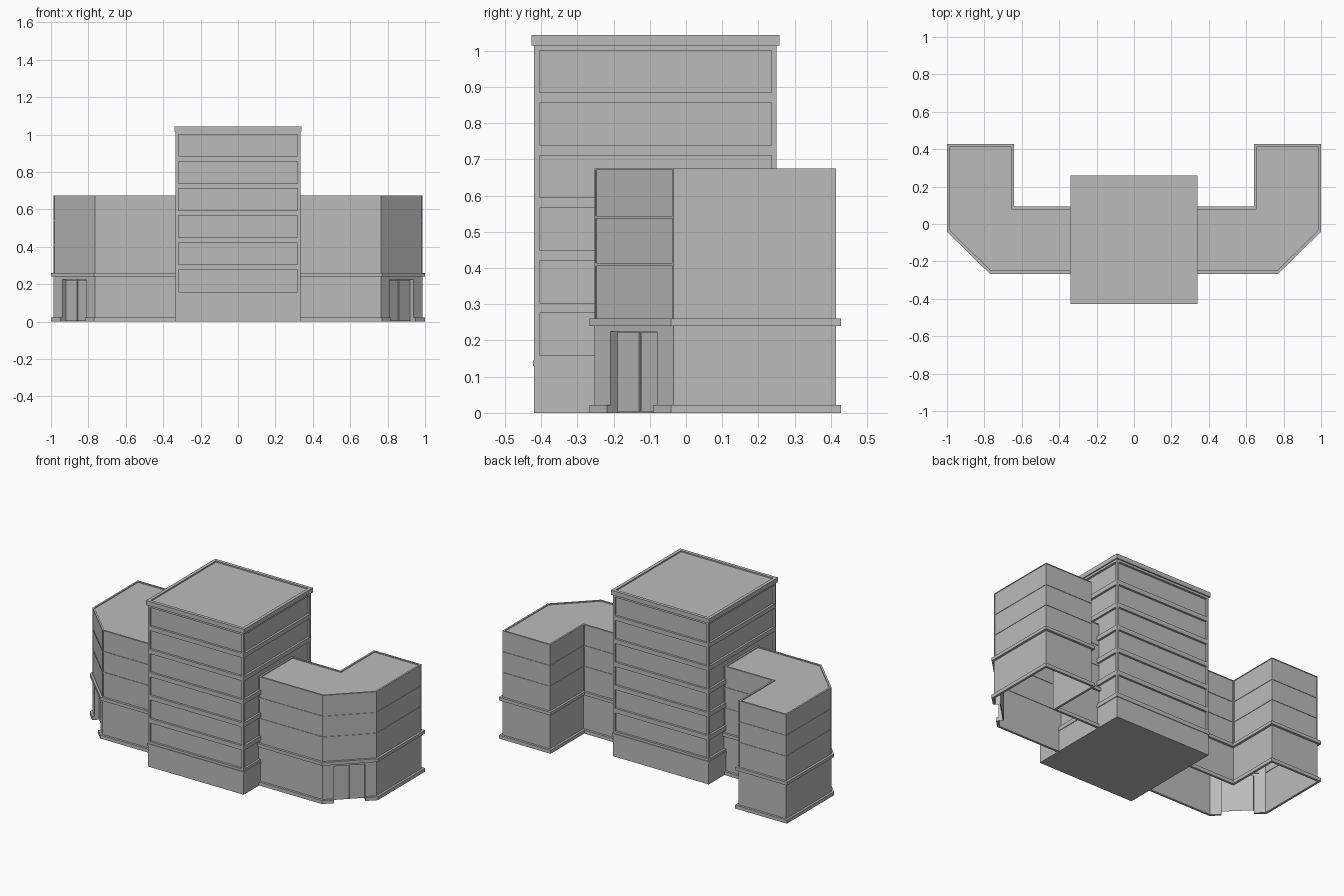
import bpy
import bmesh
from mathutils import Vector

cube = bpy.data.objects.get("Cube")
if cube:
    bpy.data.objects.remove(cube, do_unlink=True)

GREY = (0.5, 0.5, 0.5, 1)
grey = bpy.data.materials.new("plain_grey")
grey.use_nodes = True
grey.diffuse_color = GREY
grey.node_tree.nodes["Principled BSDF"].inputs["Base Color"].default_value = GREY


def finish(bm, name, mirror=False):
    mesh = bpy.data.meshes.new(name)
    bm.to_mesh(mesh)
    bm.free()
    mesh.materials.append(grey)
    obj = bpy.data.objects.new(name, mesh)
    bpy.context.collection.objects.link(obj)
    if mirror:
        obj.modifiers.new("mirror", "MIRROR").use_mirror_merge = False
    return obj


def rectangle(x, y0, y1):
    return [(-x, y0), (x, y0), (x, y1), (-x, y1)]


def ring(bm, outline, z):
    return [bm.verts.new((x, y, z)) for x, y in outline]


def storey(bm, low, high, closed=True):
    """Wall faces between two rings."""
    count = len(low) if closed else len(low) - 1
    faces = []
    for i in range(count):
        j = (i + 1) % len(low)
        faces.append(bm.faces.new((low[i], low[j], high[j], high[i])))
    return faces


def recess(bm, faces, margin, depth):
    """Frame each face, then push its middle straight in."""
    bm.normal_update()
    bmesh.ops.inset_individual(bm, faces=faces, thickness=margin, use_even_offset=True)
    bm.normal_update()
    bmesh.ops.inset_individual(bm, faces=faces, thickness=0, depth=-depth)


def slab(name, outline, z0, z1, rim=0, drop=0):
    bm = bmesh.new()
    low, high = ring(bm, outline, z0), ring(bm, outline, z1)
    storey(bm, low, high)
    bm.faces.new(low[::-1])
    top = bm.faces.new(high)
    if rim:
        recess(bm, [top], rim, drop)
    return finish(bm, name)


def offset(path, out):
    """Mitred outward offset of an open path."""
    pts = [Vector(p) for p in path]
    normals = []
    for a, b in zip(pts, pts[1:]):
        d = (b - a).normalized()
        normals.append(Vector((d.y, -d.x)))
    result = []
    for i, p in enumerate(pts):
        n0 = normals[max(i - 1, 0)]
        n1 = normals[min(i, len(normals) - 1)]
        result.append(p + (n0 + n1) * out / (1 + n0.dot(n1)))
    return result


def moulding(name, path, z0, z1, out):
    bm = bmesh.new()
    outer = offset(path, out)
    rings = [ring(bm, path, z0), ring(bm, outer, z0), ring(bm, outer, z1), ring(bm, path, z1)]
    for k in range(4):
        storey(bm, rings[k], rings[(k + 1) % 4], closed=False)
    for end in (0, -1):
        bm.faces.new([r[end] for r in rings])
    bmesh.ops.recalc_face_normals(bm, faces=bm.faces)
    finish(bm, name, mirror=True)


# Central tower with six recessed storeys
FLOOR = 0.145
body = rectangle(0.333, -0.419, 0.25)
bm = bmesh.new()
levels = [ring(bm, body, FLOOR * k) for k in range(8)]
bm.faces.new(levels[0][::-1])
bm.faces.new(levels[-1])
panels = []
for k in range(7):
    walls = storey(bm, levels[k], levels[k + 1])
    if k:
        panels += walls
recess(bm, panels, 0.014, 0.013)
finish(bm, "tower")
slab("tower_ledge", rectangle(0.337, -0.423, 0.254), 0.13, FLOOR)
slab("tower_roof_cap", rectangle(0.34, -0.427, 0.258), 1.015, 1.043, 0.02, 0.008)

# Bent side wings, open underneath
wing = [(0.32, -0.252), (0.765, -0.252), (0.986, -0.035), (0.986, 0.414),
        (0.655, 0.414), (0.655, 0.08), (0.32, 0.08)]
HEIGHTS = (0, 0.25, 0.41, 0.54, 0.675)
CORNER = 1
bm = bmesh.new()
levels = [ring(bm, wing, z) for z in HEIGHTS]
panels = []
for k in range(4):
    walls = storey(bm, levels[k], levels[k + 1], closed=False)
    if k:
        panels += walls
    else:
        bmesh.ops.delete(bm, geom=[walls[CORNER]], context="FACES_ONLY")
roof = bm.faces.new(levels[-1])
recess(bm, panels, 0.004, 0.003)
recess(bm, [roof], 0.011, 0.005)
finish(bm, "wing", mirror=True)

# Doorway in the angled corner of each wing
start, end = Vector(wing[CORNER]), Vector(wing[CORNER + 1])
along = (end - start).normalized()
inward = Vector((-along.y, along.x))
length = (end - start).length
LEFT, RIGHT, HEAD, DEPTH = 0.2 * length, 0.79 * length, 0.225, 0.03


def corner_point(s, z, depth=0):
    p = start + along * s + inward * depth
    return Vector((p.x, p.y, z))


def quad(bm, *points):
    bm.faces.new([bm.verts.new(corner_point(*p)) for p in points])


def upright(bm, s0, s1, z0, z1, depth=0):
    quad(bm, (s0, z0, depth), (s1, z0, depth), (s1, z1, depth), (s0, z1, depth))


bm = bmesh.new()
upright(bm, 0, LEFT, 0, HEIGHTS[1])
upright(bm, RIGHT, length, 0, HEIGHTS[1])
upright(bm, LEFT, RIGHT, HEAD, HEIGHTS[1])
quad(bm, (LEFT, 0), (LEFT, 0, DEPTH), (LEFT, HEAD, DEPTH), (LEFT, HEAD))
quad(bm, (RIGHT, 0, DEPTH), (RIGHT, 0), (RIGHT, HEAD), (RIGHT, HEAD, DEPTH))
quad(bm, (LEFT, HEAD), (LEFT, HEAD, DEPTH), (RIGHT, HEAD, DEPTH), (RIGHT, HEAD))
upright(bm, LEFT, RIGHT, 0, HEAD, DEPTH)
finish(bm, "doorway", mirror=True)

# Pair of door leaves
middle = (LEFT + RIGHT) / 2
bm = bmesh.new()
for s0, s1 in ((LEFT + 0.003, middle - 0.004), (middle + 0.004, RIGHT - 0.003)):
    corners = []
    for depth in (DEPTH - 0.006, DEPTH):
        for s, z in ((s0, 0.004), (s1, 0.004), (s1, HEAD - 0.003), (s0, HEAD - 0.003)):
            corners.append(bm.verts.new(corner_point(s, z, depth)))
    front, back = corners[:4], corners[4:]
    bm.faces.new(front)
    storey(bm, back, front)
bmesh.ops.recalc_face_normals(bm, faces=bm.faces)
finish(bm, "doors", mirror=True)

# Mouldings around the wings, the plinth broken at the doorway
moulding("wing_band", wing, 0.24, 0.26, 0.014)
moulding("plinth_front", wing[:CORNER + 1] + [corner_point(LEFT, 0).xy], 0, 0.022, 0.014)
moulding("plinth_side", [corner_point(RIGHT, 0).xy] + wing[CORNER + 1:], 0, 0.022, 0.014)
